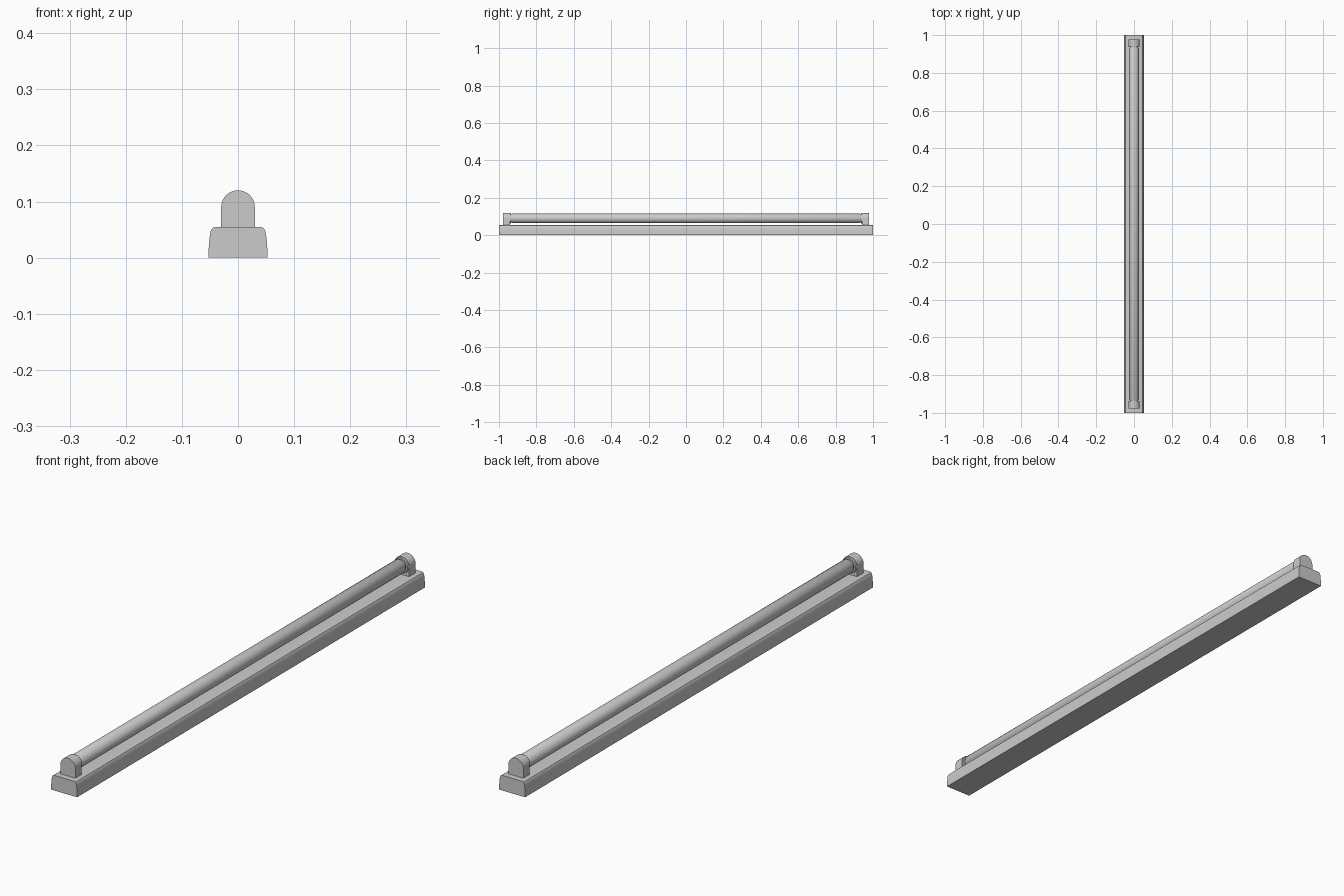
import bpy, bmesh, math

if "Cube" in bpy.data.objects:
    bpy.data.objects.remove(bpy.data.objects["Cube"])


def loft(name, rings, smooth=35):
    """Skin a list of matching closed cross-sections and cap both ends."""
    bm = bmesh.new()
    loops = [[bm.verts.new(p) for p in r] for r in rings]
    n = len(loops[0])
    for a, b in zip(loops, loops[1:]):
        for i in range(n):
            j = (i + 1) % n
            bm.faces.new((a[i], a[j], b[j], b[i]))
    bm.faces.new(loops[0])
    bm.faces.new(loops[-1])
    bmesh.ops.recalc_face_normals(bm, faces=bm.faces)
    me = bpy.data.meshes.new(name)
    bm.to_mesh(me)
    bm.free()
    ob = bpy.data.objects.new(name, me)
    bpy.context.collection.objects.link(ob)
    bpy.ops.object.select_all(action='DESELECT')
    ob.select_set(True)
    bpy.context.view_layer.objects.active = ob
    bpy.ops.object.shade_smooth_by_angle(angle=math.radians(smooth))
    return ob


def circle(y, r, z=0.09, n=32):
    return [(r * math.cos(2 * math.pi * i / n), y, z + r * math.sin(2 * math.pi * i / n))
            for i in range(n)]


def arch(y, r=0.03, bottom=0.053, z=0.09, n=20):
    pts = [(r * math.cos(math.pi * i / n), y, z + r * math.sin(math.pi * i / n))
           for i in range(n + 1)]
    return [(r, y, bottom)] + pts + [(-r, y, bottom)]


# Long housing with slightly tapered sides and rounded shoulders
half = [(0.0525, 0), (0.0525, 0.012), (0.0515, 0.028), (0.050, 0.041),
        (0.0485, 0.048), (0.0455, 0.053), (0.040, 0.055)]
profile = half + [(-x, z) for x, z in reversed(half)]
loft("housing", [[(x, y, z) for x, z in profile] for y in (-1, 1)])

# Lamp tube with narrowed ends
loft("lamp_tube", [circle(y, r) for y, r in (
    (-0.945, 0.021), (-0.935, 0.021), (-0.928, 0.0255),
    (0.928, 0.0255), (0.935, 0.021), (0.945, 0.021))])

# Arched lamp holders with a short collar gripping the tube
for s, side in ((-1, "front"), (1, "back")):
    loft(side + "_holder", [arch(s * 0.978), arch(s * 0.942)])
    loft(side + "_collar", [circle(s * 0.945, 0.029), circle(s * 0.936, 0.0275)])
